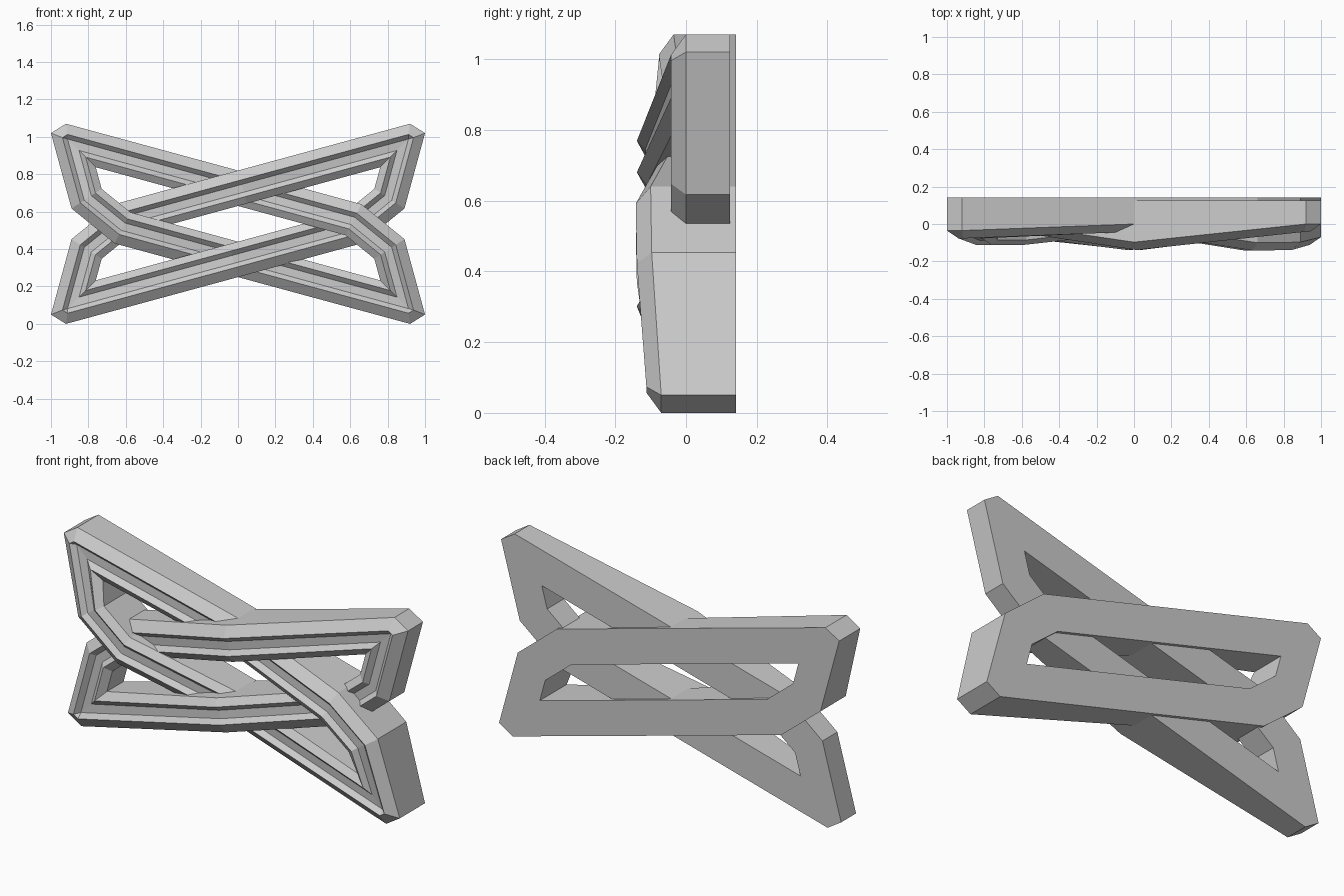
import bpy, bmesh
from mathutils import Vector

cube = bpy.data.objects.get("Cube")
if cube:
    bpy.data.objects.remove(cube)

grey = bpy.data.materials.new("plain_grey")
grey.use_nodes = True
colour = (0.6, 0.6, 0.6, 1)
grey.diffuse_color = colour
grey.node_tree.nodes["Principled BSDF"].inputs["Base Color"].default_value = colour

CENTRE_Z = 0.535
# Half outline from the middle of the top bar clockwise; the rest is a half turn
CUT = [(0, 0.285), (0.92, 0.535), (1, 0.485), (0.89, 0.082), (0.66, -0.105)]
SHARP = [(0, 0.285), (1.021, 0.563), (0.89, 0.082), (0.66, -0.105)]
# Grooved front profile: inset from the outline, height in front of the edge
PROFILE = [(0, 0), (0.053, 0.042), (0.077, 0.018), (0.12, 0.018), (0.145, 0.042), (0.183, 0.015)]


def inset(half, d):
    """Outline moved inwards by d with mitred corners."""
    pts = [Vector(p) for p in half]
    pts += [-p for p in pts]
    out = []
    for i, p in enumerate(pts):
        a = (p - pts[i - 1]).normalized()
        b = (pts[(i + 1) % len(pts)] - p).normalized()
        na, nb = Vector((a.y, -a.x)), Vector((b.y, -b.x))
        out.append(p + (na + nb) * d / (1 + na.dot(nb)))
    return out


def ring(d):
    """Ten points; the small corner cut closes to a point further in."""
    if d < 0.06:
        return inset(CUT, d)
    pts = inset(SHARP, d)
    return [pts[i] for i in (0, 1, 1, 2, 3, 4, 5, 5, 6, 7)]


def link(name, side, fronts, back):
    """Closed link; fronts gives the y of the outer edge at each outline point."""
    bm = bmesh.new()

    def loop(d, ys):
        return [bm.verts.new((side * p.x, y, p.y + CENTRE_Z)) for p, y in zip(ring(d), ys)]

    width = PROFILE[-1][0]
    loops = [loop(0, [back] * 10)]
    loops += [loop(d, [y - h for y in fronts]) for d, h in PROFILE]
    loops.append(loop(width, [back] * 10))
    for k, a in enumerate(loops):
        b = loops[(k + 1) % len(loops)]
        for i in range(10):
            j = (i + 1) % 10
            bm.faces.new((a[i], a[j], b[j], b[i]))
    bmesh.ops.remove_doubles(bm, verts=bm.verts, dist=0.0005)
    bmesh.ops.recalc_face_normals(bm, faces=bm.faces)
    mesh = bpy.data.meshes.new(name)
    bm.to_mesh(mesh)
    bm.free()
    mesh.materials.append(grey)
    bpy.context.collection.objects.link(bpy.data.objects.new(name, mesh))


# Link rising to the left, arched forward over the middle
arch = [-0.097, 0, 0, 0, 0]
link("arched_link", 1, arch * 2, 0.125)

# Crossing link, dipping in the middle and raised at its large corners
high_end = [0, -0.035, -0.035, -0.07, -0.07]
low_end = [0, -0.07, -0.07, -0.097, -0.1]
link("dipped_link", -1, high_end + low_end, 0.142)
